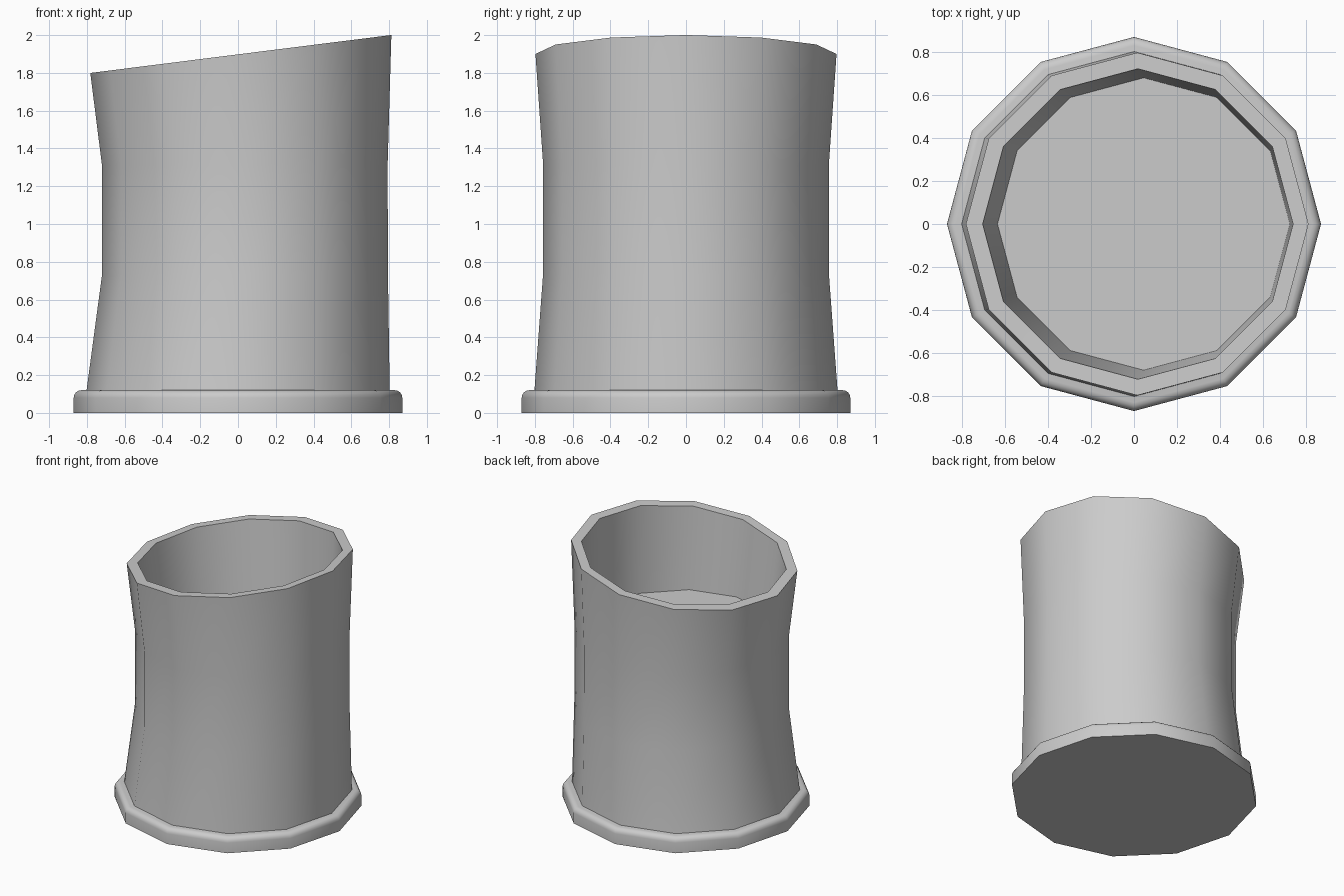
import bpy, bmesh
from math import sin, cos, pi, radians

if "Cube" in bpy.data.objects:
    bpy.data.objects.remove(bpy.data.objects["Cube"])

SIDES = 12


def finish(bm, name):
    bmesh.ops.recalc_face_normals(bm, faces=bm.faces)
    mesh = bpy.data.meshes.new(name)
    bm.to_mesh(mesh)
    bm.free()
    obj = bpy.data.objects.new(name, mesh)
    bpy.context.collection.objects.link(obj)
    bpy.ops.object.select_all(action='DESELECT')
    obj.select_set(True)
    bpy.context.view_layer.objects.active = obj
    bpy.ops.object.shade_smooth_by_angle(angle=radians(40))
    return obj


def loft(rings, name):
    """Skin 12-sided rings (x centre, radius, z, slope along x) and cap both ends."""
    bm = bmesh.new()
    loops = []
    for cx, r, z, slope in rings:
        loop = []
        for i in range(SIDES):
            a = 2 * pi * i / SIDES
            x = cx + r * cos(a)
            loop.append(bm.verts.new((x, r * sin(a), z + slope * (x - cx))))
        loops.append(loop)
    for a, b in zip(loops, loops[1:]):
        for i in range(SIDES):
            j = (i + 1) % SIDES
            bm.faces.new((a[i], a[j], b[j], b[i]))
    bm.faces.new(loops[0])
    bm.faces.new(loops[-1])
    return finish(bm, name)


# Waisted body with slanted rim, inner wall and raised inner floor
loft([
    (0.0, 0.803, 0.11, 0),
    (0.037, 0.757, 0.73, 0),
    (0.036, 0.756, 1.31, 0),
    (0.015, 0.797, 1.90, 0.126),
    (0.018, 0.722, 1.90, 0.126),
    (0.045, 0.68, 1.31, 0),
], "cup_body")

# Base plate with a rounded top edge
base_rings = [(0, 0.87, 0, 0)]
for k in range(5):
    t = k / 4 * pi / 2
    base_rings.append((0, 0.83 + 0.04 * cos(t), 0.08 + 0.04 * sin(t), 0))
loft(base_rings, "base_plate")
